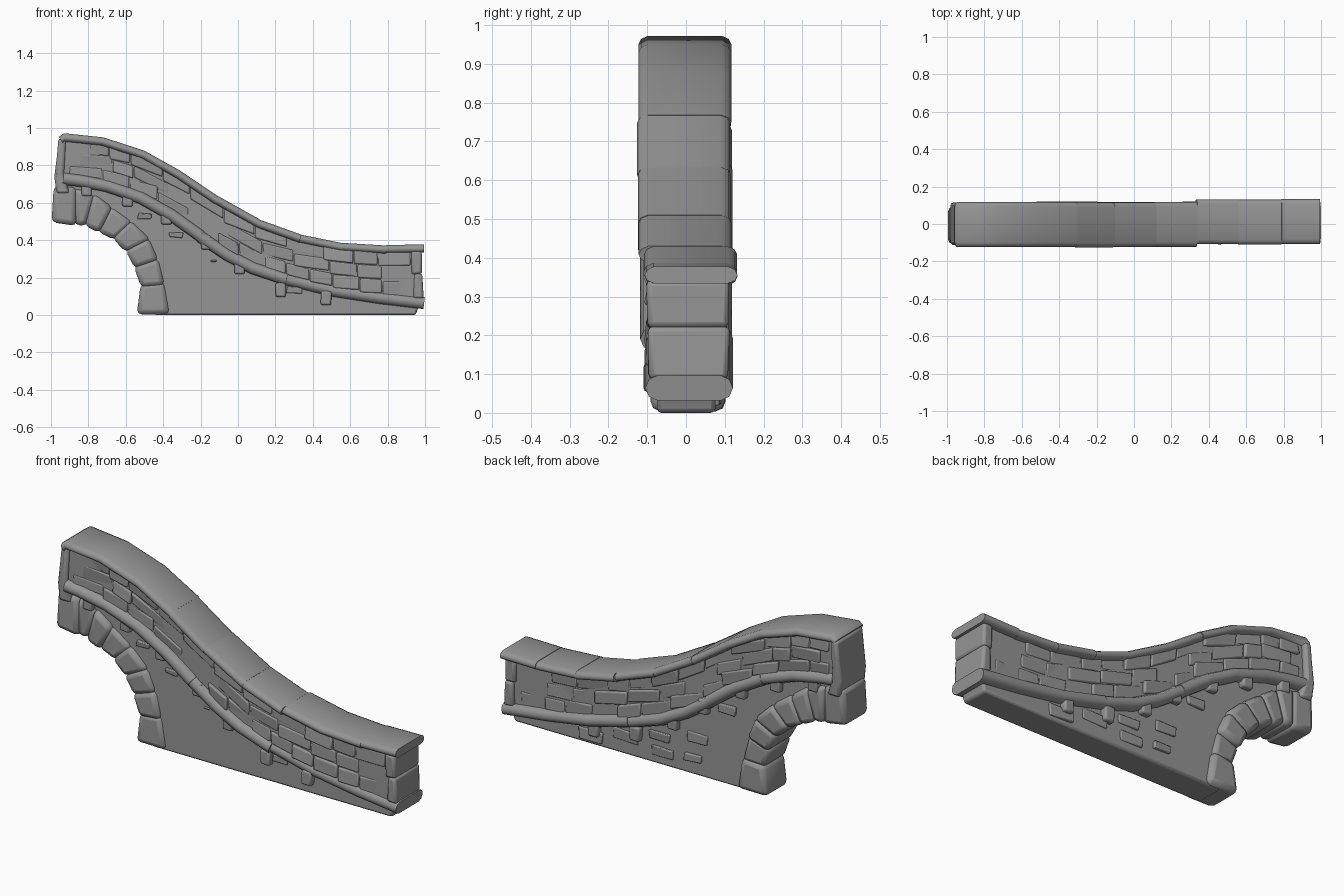
import bpy, bmesh, math, random
from mathutils import Vector

if "Cube" in bpy.data.objects:
    bpy.data.objects.remove(bpy.data.objects["Cube"])

random.seed(4)

# Side-view guide curves (x, z)
CAP = [(-.96, .955), (-.93, .975), (-.72, .953), (-.5, .882), (-.3, .77), (-.1, .635),
       (.12, .512), (.34, .433), (.56, .388), (.79, .374), (.995, .377)]
MOULD = [(-.935, .727), (-.85, .717), (-.7, .688), (-.52, .625), (-.36, .535), (-.2, .42),
         (-.06, .325), (.08, .252), (.26, .192), (.5, .132), (.75, .093), (.995, .064)]
ARCH_IN = [(-.99, .505), (-.87, .487), (-.81, .484), (-.74, .452), (-.66, .412), (-.595, .345),
           (-.548, .255), (-.512, .155), (-.53, .008)]
ARCH_OUT = [(-.98, .68), (-.87, .675), (-.77, .635), (-.68, .57), (-.575, .495), (-.48, .405),
            (-.43, .295), (-.4, .165), (-.375, 0)]

# Dark stone
STONE = bpy.data.materials.new("stone")
STONE.diffuse_color = (.3, .3, .3, 1)
STONE.use_nodes = True
STONE.node_tree.nodes["Principled BSDF"].inputs["Base Color"].default_value = STONE.diffuse_color


def at(path, x):
    for (x0, z0), (x1, z1) in zip(path, path[1:]):
        if x <= x1:
            return z0 + (z1 - z0) * (x - x0) / (x1 - x0)
    return path[-1][1]


def finish(name, bm, bevel=0, segments=2, angle=60):
    bmesh.ops.recalc_face_normals(bm, faces=bm.faces)
    me = bpy.data.meshes.new(name)
    bm.to_mesh(me)
    bm.free()
    me.materials.append(STONE)
    ob = bpy.data.objects.new(name, me)
    bpy.context.collection.objects.link(ob)
    if bevel:
        m = ob.modifiers.new("worn_edges", 'BEVEL')
        m.width, m.segments = bevel, segments
        m.limit_method = 'ANGLE'
    bpy.ops.object.select_all(action='DESELECT')
    ob.select_set(True)
    bpy.context.view_layer.objects.active = ob
    bpy.ops.object.shade_smooth_by_angle(angle=math.radians(angle))
    return ob


def prism(bm, pts, y0, y1, jy=0.0):
    r = lambda: random.uniform(-jy, jy)
    a = [bm.verts.new((x, y0 + r(), z)) for x, z in pts]
    b = [bm.verts.new((x, y1 + r(), z)) for x, z in pts]
    bm.faces.new(a)
    bm.faces.new(b[::-1])
    n = len(pts)
    for i in range(n):
        j = (i + 1) % n
        bm.faces.new((a[i], b[i], b[j], a[j]))


def box(bm, x0, x1, y0, y1, z0, z1, j=0.0):
    r = lambda: random.uniform(-j, j)
    prism(bm, [(x0 + r(), z0 + r()), (x1 + r(), z0 + r()),
               (x1 + r(), z1 + r()), (x0 + r(), z1 + r())], y0, y1, j)


def sweep(bm, path, section, i0, i1, dy=0, dn=0):
    # carry a (y, normal offset) section along path points i0..i1
    rings = []
    for i in range(i0, i1 + 1):
        p = Vector(path[i])
        t = Vector(path[min(i + 1, len(path) - 1)]) - Vector(path[max(i - 1, 0)])
        n = Vector((-t.y, t.x)).normalized()
        rings.append([bm.verts.new((p.x + n.x * (o + dn), y + dy, p.y + n.y * (o + dn)))
                      for y, o in section])
    k = len(section)
    for a, b in zip(rings, rings[1:]):
        for s in range(k):
            bm.faces.new((a[s], a[(s + 1) % k], b[(s + 1) % k], b[s]))
    bm.faces.new(rings[0])
    bm.faces.new(rings[-1][::-1])


def mirrored(half):
    # complete a right-hand half section, listed top to bottom
    return half + [(-y, o) for y, o in reversed(half)]


# Coping stones along the top
cap_sec = mirrored([(.095, 0), (.113, -.008), (.12, -.022), (.114, -.036), (.095, -.044)])
bm = bmesh.new()
for i0, i1, dy in ((0, 4, -.003), (4, 5, -.006), (5, 6, -.004), (6, 7, -.002), (7, 8, .012),
                   (8, 9, .01), (9, 10, .013)):
    sweep(bm, CAP, cap_sec, i0, i1, dy, random.uniform(-.004, .001))
finish("coping_stones", bm, 0, 0, 75)

# Rounded string course under the parapet, slimmer at the low end
bm = bmesh.new()
for i0, i1, dy, w in ((0, 3, -.003, .121), (3, 5, -.002, .122), (5, 8, 0, .118),
                      (8, 11, .008, .113)):
    sec = mirrored([(w - .03, .032), (w - .009, .022), (w, 0), (w - .009, -.022), (w - .03, -.032)])
    sweep(bm, MOULD, sec, i0, i1, dy, random.uniform(-.003, .003))
finish("string_course", bm, 0, 0, 75)

# Parapet wall between coping and string course
bm = bmesh.new()
top = [(min(max(x, -.945), .975), z - .025) for x, z in CAP]
low = [(min(max(x, -.95), .975), z) for x, z in MOULD]
prism(bm, top + low[::-1], -.088, .09)
finish("parapet_wall", bm)

# Spandrel wall below, down to the ground, softened along the base
bm = bmesh.new()
mid = [((a[0] + b[0]) / 2, (a[1] + b[1]) / 2) for a, b in zip(ARCH_IN, ARCH_OUT)]
mid[0], mid[-1] = (-.95, .585), (-.45, 0)
prism(bm, low + [(.96, .03), (.95, 0)] + mid[::-1], -.075, .076)
finish("spandrel_wall", bm, .012, 2)

# Arch stones, overlapping and worn round
bm = bmesh.new()
for i in range(len(ARCH_IN) - 1):
    a, b, c, d = (Vector(v) for v in (ARCH_IN[i], ARCH_IN[i + 1], ARCH_OUT[i + 1], ARCH_OUT[i]))
    m = (a + b + c + d) / 4
    s = 1 + random.uniform(.06, .16)
    w = random.uniform(.096, .107)
    e = random.uniform(-.004, .006)
    pts = [m + (p - m) * s for p in (a, b, c, d)]
    prism(bm, [(max(p.x, -1), max(p.y, .004)) for p in pts], -w + e, w + e, .006)
finish("arch_stones", bm, .026, 2, 80)

# Corbels under the string course, both sides
bm = bmesh.new()
for x, z in ((-.81, .665), (-.59, .607), (-.385, .512), (-.17, .375), (.01, .247),
             (.23, .125), (.47, .082)):
    for s in (-1, 1):
        y0, y1 = sorted((s * .06, s * .108))
        box(bm, x - .028, x + .028, y0, y1, z - .027, z + .05, .003)
finish("corbels", bm, .01, 2, 80)

# End blocks closing the parapet
bm = bmesh.new()
prism(bm, [(-.97, .65), (-.9, .65), (-.93, .76), (-.92, .94), (-.96, .945), (-.968, .85),
           (-.982, .74)], -.11, .112, .004)
box(bm, .925, .985, -.1, .108, .215, .345, .005)
box(bm, .94, .99, -.096, .11, .085, .22, .005)
finish("end_blocks", bm, .014, 2, 80)

# Worn brick courses on both faces of the parapet, uneven in depth
bm = bmesh.new()
for s in (-1, 1):
    for row in range(3):
        x = -.9 + .05 * (row % 2)
        while x < .82:
            w = random.uniform(.1, .19)
            c = x + w / 2
            hi, lo = at(CAP, c) - .035, at(MOULD, c) + .02
            z = lo + (hi - lo) * (row + .5) / 3
            slope = (at(CAP, c + .05) - at(CAP, c - .05)) * random.uniform(3, 5) * w
            if random.random() < .8:
                y0, y1 = sorted((s * .06, s * random.uniform(.09, .101)))
                h = (hi - lo) / 6 * random.uniform(.85, 1.05)
                prism(bm, [(x, z - h - slope), (x + w, z - h + slope),
                           (x + w, z + h + slope), (x, z + h - slope)], y0, y1, .009)
            x += w + .005
finish("parapet_bricks", bm, .012, 2, 80)

# A few bricks showing in the spandrel
bm = bmesh.new()
for s, spots in ((-1, ((-.13, .29, .03), (.3, .135, .08), (-.33, .43, .07), (-.5, .53, .07))),
                 (1, ((.1, .15, .12), (.3, .1, .14), (.08, .07, .13), (-.12, .2, .12),
                      (.5, .05, .14), (-.3, .4, .1), (-.1, .09, .1)))):
    for x, z, w in spots:
        y0, y1 = sorted((s * .06, s * random.uniform(.082, .09)))
        box(bm, x - w / 2, x + w / 2, y0, y1, z - w * .2, z + w * .2, .005)
finish("spandrel_bricks", bm, .007, 2, 80)
